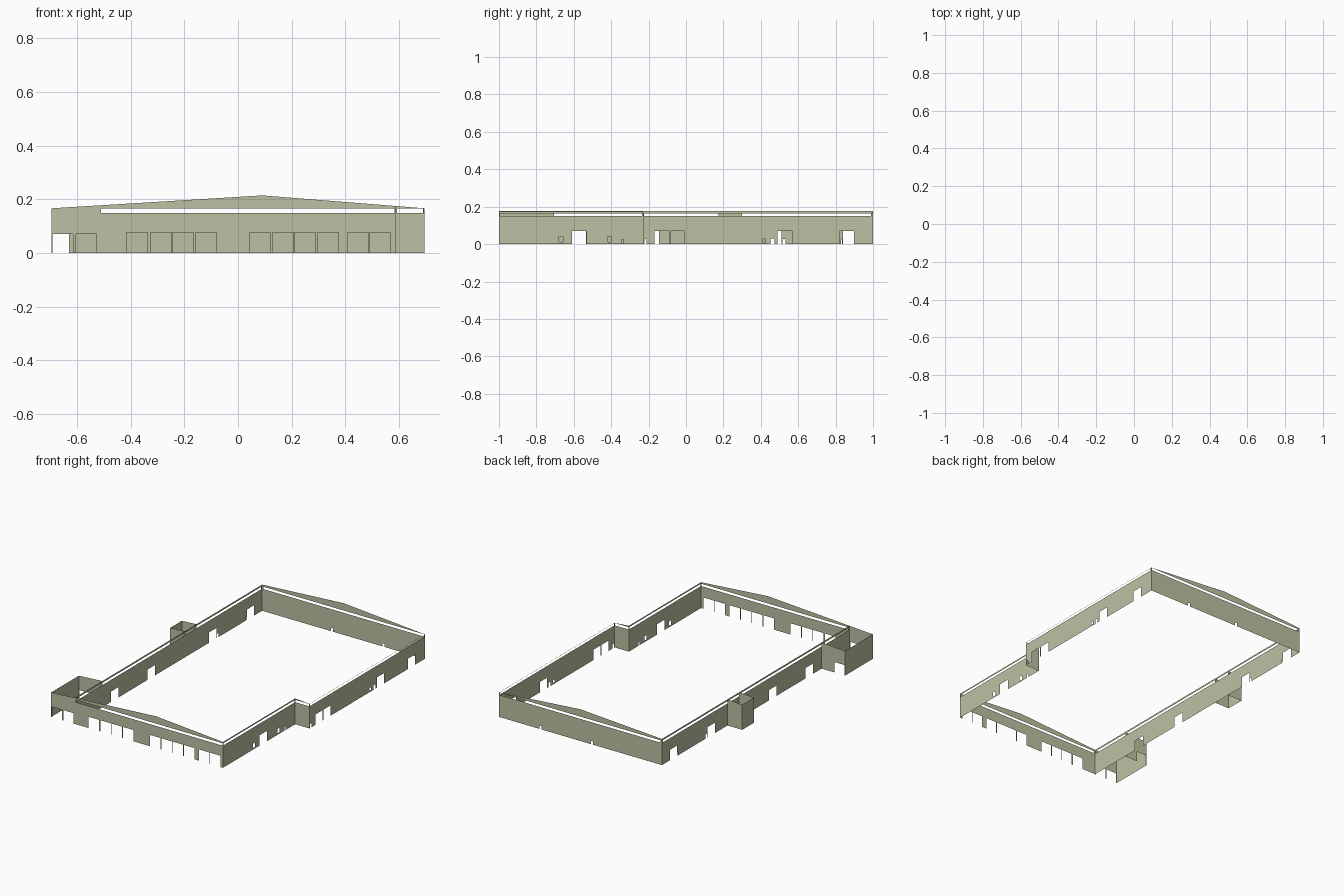
import bpy, bmesh

if "Cube" in bpy.data.objects:
    bpy.data.objects.remove(bpy.data.objects["Cube"])

# Shared dimensions
XL, XR, X_STEP, X_BOX, X_BUMP = -0.52, 0.695, 0.588, -0.695, -0.63
Y_STEP, Y_BOX, Y_BUMP0, Y_BUMP1 = -0.23, -0.705, 0.175, 0.30
PEAK_X, PEAK_Z, EAVE_Z = 0.09, 0.214, 0.166
DOOR, WINDOW = 0.07, 0.076
SLOT = (0.149, 0.1645)

paint = bpy.data.materials.new("olive_wall")
paint.diffuse_color = (0.52, 0.53, 0.37, 1)
paint.use_nodes = True
paint.node_tree.nodes["Principled BSDF"].inputs["Base Color"].default_value = paint.diffuse_color


def roof(x):
    """Height of the shallow gable at x."""
    end = X_BOX if x < PEAK_X else XR
    return PEAK_Z + (EAVE_Z - PEAK_Z) * (x - PEAK_X) / (end - PEAK_X)


def wall(name, axis, at, a, b, facing, holes=(), slot=None):
    """Thin wall along x or y from a to b; holes are (start, end, bottom, top)."""
    holes = list(holes)
    if slot:
        holes.append((*slot, *SLOT))
    us = {a, b} | {u for h in holes for u in h[:2]}
    if axis == "x" and a < PEAK_X < b:
        us.add(PEAK_X)
    us = sorted(us)
    zs = sorted({0.0} | {z for h in holes for z in h[2:]}) + [None]

    def point(u, z):
        x, y = (u, at) if axis == "x" else (at, u)
        return (x, y, roof(x) if z is None else z)

    bm = bmesh.new()
    for u0, u1 in zip(us, us[1:]):
        for z0, z1 in zip(zs, zs[1:]):
            um = (u0 + u1) / 2
            zm = z0 + 0.0005 if z1 is None else (z0 + z1) / 2
            if any(h[0] < um < h[1] and h[2] < zm < h[3] for h in holes):
                continue
            quad = [point(u0, z0), point(u1, z0), point(u1, z1), point(u0, z1)]
            # counter-clockwise faces -y on x walls and +x on y walls
            if (axis == "x") == (facing > 0):
                quad.reverse()
            bm.faces.new([bm.verts.new(p) for p in quad])
    bmesh.ops.remove_doubles(bm, verts=bm.verts, dist=1e-5)
    mesh = bpy.data.meshes.new(name)
    bm.to_mesh(mesh)
    bm.free()
    mesh.materials.append(paint)
    obj = bpy.data.objects.new(name, mesh)
    bpy.context.collection.objects.link(obj)


def openings(starts, width, top, bottom=0.0):
    return [(s, s + width, bottom, top) for s in starts]


# Front gable wall with two doors and a row of loading openings
front = openings((-0.691, -0.604), 0.076, DOOR)
front += openings((-0.415, -0.326, -0.244, -0.158, 0.043, 0.128,
                   0.21, 0.296, 0.408, 0.49), 0.078, WINDOW)
wall("front_wall", "x", -1, X_BOX, X_STEP, -1, front, (-0.51, 0.583))

# Back gable wall with two small vents
wall("back_wall", "x", 1, XL, XR, 1,
     openings((-0.007, 0.38), 0.015, 0.022), (-0.51, 0.69))

# Right side: recessed front part, step, outer rear part
recess = openings((-0.61,), 0.077, DOOR)
recess += openings((-0.678, -0.418), 0.021, 0.04, 0.01)
recess += openings((-0.345,), 0.011, 0.025)
wall("right_front_wall", "y", X_STEP, -1, Y_STEP, 1, recess, (-0.995, -0.235))
wall("right_step_wall", "x", Y_STEP, X_STEP, XR, -1, (), (0.592, 0.691))
rear = openings((-0.168, -0.083, 0.49, 0.822), 0.076, DOOR)
rear += openings((-0.222,), 0.012, 0.028) + openings((0.452,), 0.021, 0.03)
rear += openings((0.41,), 0.015, 0.028, 0.01)
wall("right_rear_wall", "y", XR, Y_STEP, 1, 1, rear, (-0.225, 0.99))

# Left main wall
left = openings((-0.61, -0.221, 0.435, 0.84), 0.076, DOOR)
left += openings((0.517,), 0.015, 0.028) + openings((0.828,), 0.007, 0.022)
wall("left_wall", "y", XL, -1, 1, -1, left, (-0.995, 0.99))

# Corner annex at the front left
wall("annex_side_wall", "y", X_BOX, -1, Y_BOX, -1)
wall("annex_back_wall", "x", Y_BOX, X_BOX, XL, 1, openings((-0.691,), 0.076, DOOR))

# Small bay on the left side
wall("bay_side_wall", "y", X_BUMP, Y_BUMP0, Y_BUMP1, -1)
for label, y, facing in (("front", Y_BUMP0, -1), ("back", Y_BUMP1, 1)):
    wall(f"bay_{label}_wall", "x", y, X_BUMP, XL, facing)
